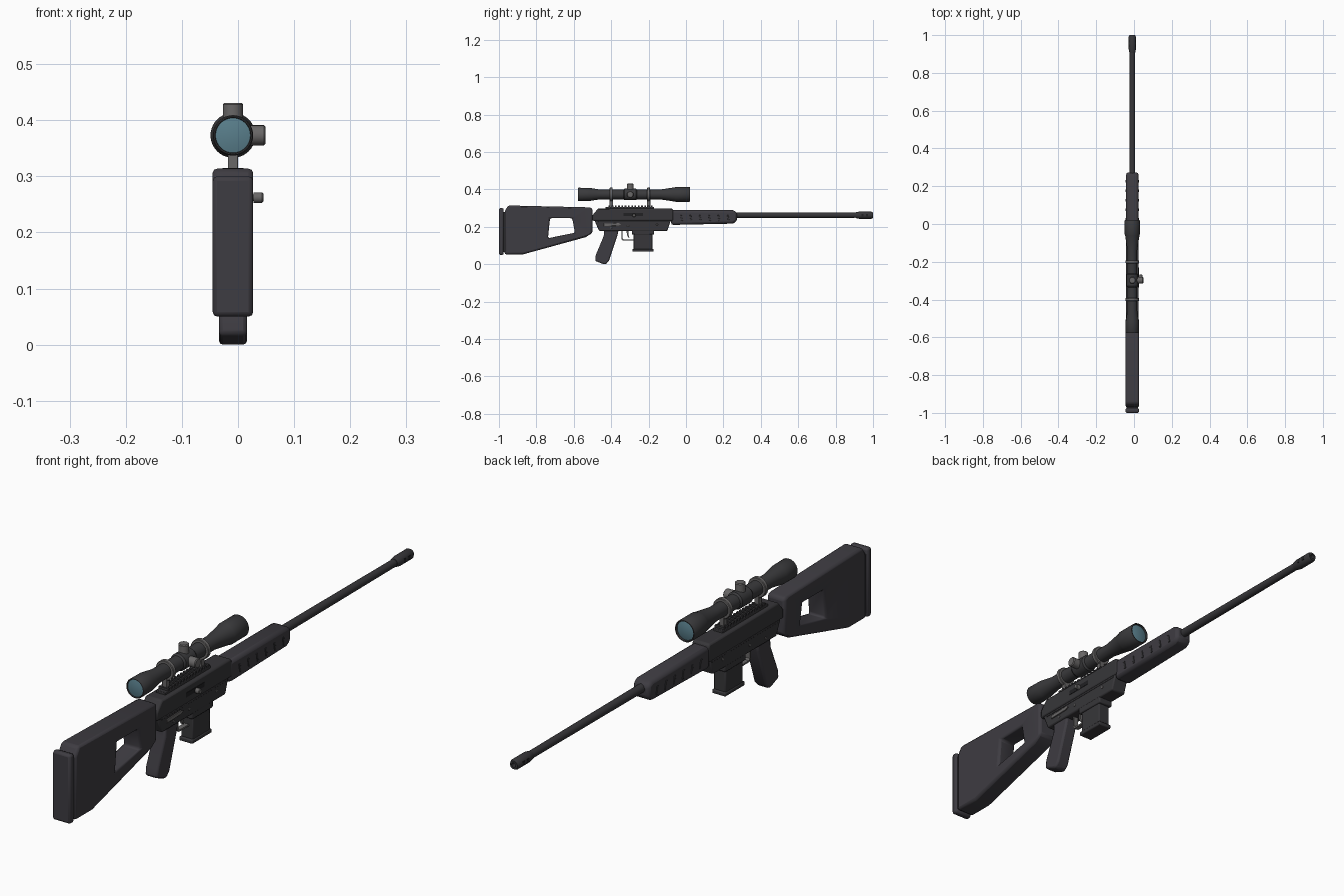
import bpy, bmesh, math
from mathutils import Matrix, Vector

if "Cube" in bpy.data.objects:
    bpy.data.objects.remove(bpy.data.objects["Cube"])

X0 = -0.009          # centre plane of the rifle
ZB, ZS = 0.262, 0.373  # barrel and scope axis heights


def mat(name, r, g, b):
    m = bpy.data.materials.new(name)
    m.diffuse_color = (r, g, b, 1)
    m.use_nodes = True
    m.node_tree.nodes["Principled BSDF"].inputs["Base Color"].default_value = m.diffuse_color
    return m


POLY = mat("dark_polymer", 0.048, 0.045, 0.054)
STEEL = mat("dark_steel", 0.038, 0.037, 0.041)
SCOPE = mat("scope_black", 0.042, 0.042, 0.045)
GREY = mat("grey_metal", 0.14, 0.135, 0.135)
GLASS = mat("lens_glass", 0.10, 0.21, 0.26)
BLACK = mat("slot_black", 0.015, 0.015, 0.017)


def finish(name, bm, m, bevel=0, segs=2):
    bmesh.ops.recalc_face_normals(bm, faces=bm.faces)
    me = bpy.data.meshes.new(name)
    bm.to_mesh(me)
    bm.free()
    me.materials.append(m)
    ob = bpy.data.objects.new(name, me)
    bpy.context.collection.objects.link(ob)
    bpy.ops.object.select_all(action='DESELECT')
    ob.select_set(True)
    bpy.context.view_layer.objects.active = ob
    bpy.ops.object.shade_smooth_by_angle(angle=math.radians(35))
    if bevel:
        b = ob.modifiers.new("bevel", 'BEVEL')
        b.width, b.segments, b.limit_method = bevel, segs, 'ANGLE'
        b.angle_limit = math.radians(30)
    return ob


def prism(name, pts, half, m, bevel=0, cx=X0):
    """Side profile of (y, z) points extruded across x."""
    bm = bmesh.new()
    f = bm.faces.new([bm.verts.new((cx - half, y, z)) for y, z in pts])
    r = bmesh.ops.extrude_face_region(bm, geom=[f])
    vs = [v for v in r['geom'] if isinstance(v, bmesh.types.BMVert)]
    bmesh.ops.translate(bm, verts=vs, vec=(2 * half, 0, 0))
    return finish(name, bm, m, bevel)


def box(name, y0, y1, z0, z1, half, m, bevel=0, cx=X0):
    return prism(name, [(y0, z0), (y1, z0), (y1, z1), (y0, z1)], half, m, bevel, cx)


def lathe(name, prof, origin, axis, m, n=32):
    """Revolve (distance, radius) points about an axis; radius 0 closes an end."""
    bm = bmesh.new()
    rot = Vector((0, 0, 1)).rotation_difference(Vector(axis)).to_matrix()
    rings = []
    for d, r in prof:
        k = n if r > 0 else 1
        rings.append([bm.verts.new(rot @ Vector((r * math.cos(2 * math.pi * i / n),
                      r * math.sin(2 * math.pi * i / n), d)) + Vector(origin)) for i in range(k)])
    for a, b in zip(rings, rings[1:]):
        for i in range(n):
            j = (i + 1) % n
            q = [a[i % len(a)], a[j % len(a)], b[j % len(b)], b[i % len(b)]]
            bm.faces.new(list(dict.fromkeys(q)))
    return finish(name, bm, m)


def cyl(name, origin, axis, length, r, m, n=24):
    c = min(0.003, r * 0.25)
    return lathe(name, [(0, 0), (0, r), (length - c, r), (length, r - c), (length, 0)],
                 origin, axis, m, n)


Y = (0, 1, 0)

# Stock with cut-out, and butt pad
stock = prism("stock", [(-0.97, 0.053), (-0.87, 0.053), (-0.535, 0.145), (-0.50, 0.168),
                        (-0.50, 0.298), (-0.515, 0.304), (-0.95, 0.314), (-0.97, 0.283)],
              0.036, POLY)
cutter = prism("stock_hole_cutter", [(-0.738, 0.139), (-0.594, 0.168), (-0.608, 0.246),
                                     (-0.727, 0.246)], 0.1, POLY)
cutter.hide_render = True
cutter.hide_set(True)
bo = stock.modifiers.new("hole", 'BOOLEAN')
bo.operation, bo.solver, bo.object = 'DIFFERENCE', 'EXACT', cutter
bv = stock.modifiers.new("bevel", 'BEVEL')
bv.width, bv.segments, bv.limit_method = 0.009, 2, 'ANGLE'
box("butt_pad_spacer", -0.98, -0.965, 0.065, 0.28, 0.03, STEEL)
box("butt_pad", -1.0, -0.975, 0.05, 0.30, 0.036, POLY, 0.008)

# Receiver halves
prism("upper_receiver", [(-0.50, 0.232), (-0.068, 0.232), (-0.068, 0.288), (-0.075, 0.298),
                         (-0.47, 0.298), (-0.50, 0.262)], 0.034, STEEL, 0.007)
prism("lower_receiver", [(-0.492, 0.24), (-0.465, 0.178), (-0.10, 0.178), (-0.08, 0.24)],
      0.030, STEEL, 0.005)
box("receiver_bottom_rib", -0.47, -0.09, 0.225, 0.233, 0.032, STEEL, 0.002)

# Handguard with side ribs
prism("handguard", [(-0.08, 0.210), (0.25, 0.217), (0.273, 0.230), (0.273, 0.278),
                    (0.25, 0.289), (-0.08, 0.289)], 0.033, POLY, 0.012)
for i in range(6):
    y = -0.025 + i * 0.05
    prism(f"handguard_rib_{i + 1}", [(y, 0.231), (y + 0.008, 0.231), (y + 0.002, 0.262),
                                     (y - 0.006, 0.262)], 0.0355, STEEL, 0.001)

# Barrel and muzzle brake
lathe("barrel", [(0.25, 0), (0.25, 0.0155), (0.60, 0.0145), (0.93, 0.0135), (0.93, 0)],
      (X0, 0, ZB), Y, STEEL)
lathe("muzzle_brake", [(0.905, 0), (0.905, 0.015), (0.925, 0.019), (0.992, 0.019), (1.0, 0.015),
                       (1.0, 0.008), (0.97, 0.008), (0.97, 0)], (X0, 0, ZB), Y, STEEL)
for i in range(2):
    y = 0.937 + i * 0.025
    box(f"muzzle_slot_{i + 1}", y, y + 0.012, ZB - 0.007, ZB + 0.007, 0.0192, BLACK)

# Pistol grip
prism("pistol_grip", [(-0.438, 0.185), (-0.36, 0.185), (-0.366, 0.155), (-0.412, 0.018),
                      (-0.428, 0.0), (-0.44, 0.0), (-0.486, 0.018), (-0.482, 0.05),
                      (-0.44, 0.15)], 0.025, POLY, 0.007)

# Magazine, well and floor plate
box("magazine_well", -0.29, -0.17, 0.158, 0.19, 0.029, STEEL, 0.004)
box("magazine", -0.28, -0.18, 0.072, 0.17, 0.024, STEEL, 0.004)
box("magazine_floor_plate", -0.287, -0.174, 0.067, 0.082, 0.027, STEEL, 0.004)

# Trigger guard and trigger
prism("trigger_guard", [(-0.346, 0.18), (-0.346, 0.136), (-0.338, 0.127), (-0.282, 0.127),
                        (-0.282, 0.133), (-0.335, 0.133), (-0.340, 0.139), (-0.340, 0.18)],
      0.009, GREY)
prism("trigger", [(-0.318, 0.18), (-0.306, 0.18), (-0.308, 0.16), (-0.302, 0.142),
                  (-0.308, 0.142), (-0.316, 0.158)], 0.005, GREY)

# Right side controls: safety plate, ejection port, bolt handle
prism("safety_plate", [(-0.44, 0.204), (-0.36, 0.206), (-0.345, 0.213), (-0.36, 0.22),
                       (-0.44, 0.217)], 0.003, GREY, 0.001, 0.022)
box("ejection_port", -0.335, -0.23, 0.257, 0.273, 0.001, BLACK, 0, 0.0255)
cyl("bolt_handle_stem", (0.015, -0.278, ZB), (1, 0, 0), 0.02, 0.006, GREY)
cyl("bolt_handle_knob", (0.028, -0.278, ZB), (1, 0, 0), 0.017, 0.0095, GREY)

# Receiver pins on both sides
for i, (y, z) in enumerate([(-0.40, 0.195), (-0.155, 0.212), (-0.31, 0.205)]):
    for s in (-1, 1):
        cyl(f"receiver_pin_{i + 1}_{'left' if s < 0 else 'right'}", (X0 + s * 0.028, y, z),
            (s, 0, 0), 0.004, 0.005, GREY, 12)

# Toothed top rail
box("rail_base", -0.43, -0.17, 0.295, 0.307, 0.019, STEEL, 0.002)
for i in range(14):
    y = -0.415 + i * 0.0175
    box(f"rail_tooth_{i + 1}", y, y + 0.009, 0.305, 0.315, 0.019, STEEL)

# Scope body with hollow ends
lathe("scope_tube", [(-0.572, 0), (-0.572, 0.031), (-0.578, 0.032), (-0.578, 0.034),
                     (-0.575, 0.036), (-0.515, 0.035), (-0.46, 0.026), (-0.335, 0.026),
                     (-0.328, 0.031), (-0.268, 0.031), (-0.261, 0.026), (-0.14, 0.026),
                     (-0.06, 0.038), (-0.055, 0.040), (0.018, 0.040), (0.021, 0.038),
                     (0.021, 0.035), (0.012, 0.034), (0.012, 0)], (X0, 0, ZS), Y, SCOPE, 40)
# Lenses
lathe("rear_lens", [(-0.570, 0.031), (-0.574, 0.031), (-0.577, 0.018), (-0.578, 0)],
      (X0, 0, ZS), Y, GLASS)
lathe("front_lens", [(0.01, 0.0345), (0.014, 0.0345), (0.018, 0.02), (0.019, 0)],
      (X0, 0, ZS), Y, GLASS)

# Scope turrets
cyl("top_turret", (X0, -0.298, ZS + 0.02), (0, 0, 1), 0.038, 0.018, GREY)
cyl("side_turret", (X0 + 0.02, -0.298, ZS), (1, 0, 0), 0.038, 0.018, GREY)

# Scope rings and posts
for side, y in (("rear", -0.40), ("front", -0.20)):
    lathe(f"{side}_scope_ring", [(y - 0.008, 0.025), (y - 0.008, 0.034), (y - 0.006, 0.036),
                                 (y + 0.006, 0.036), (y + 0.008, 0.034), (y + 0.008, 0.025)],
          (X0, 0, ZS), Y, GREY)
    box(f"{side}_scope_post", y - 0.009, y + 0.009, 0.30, 0.346, 0.009, GREY, 0.001)
